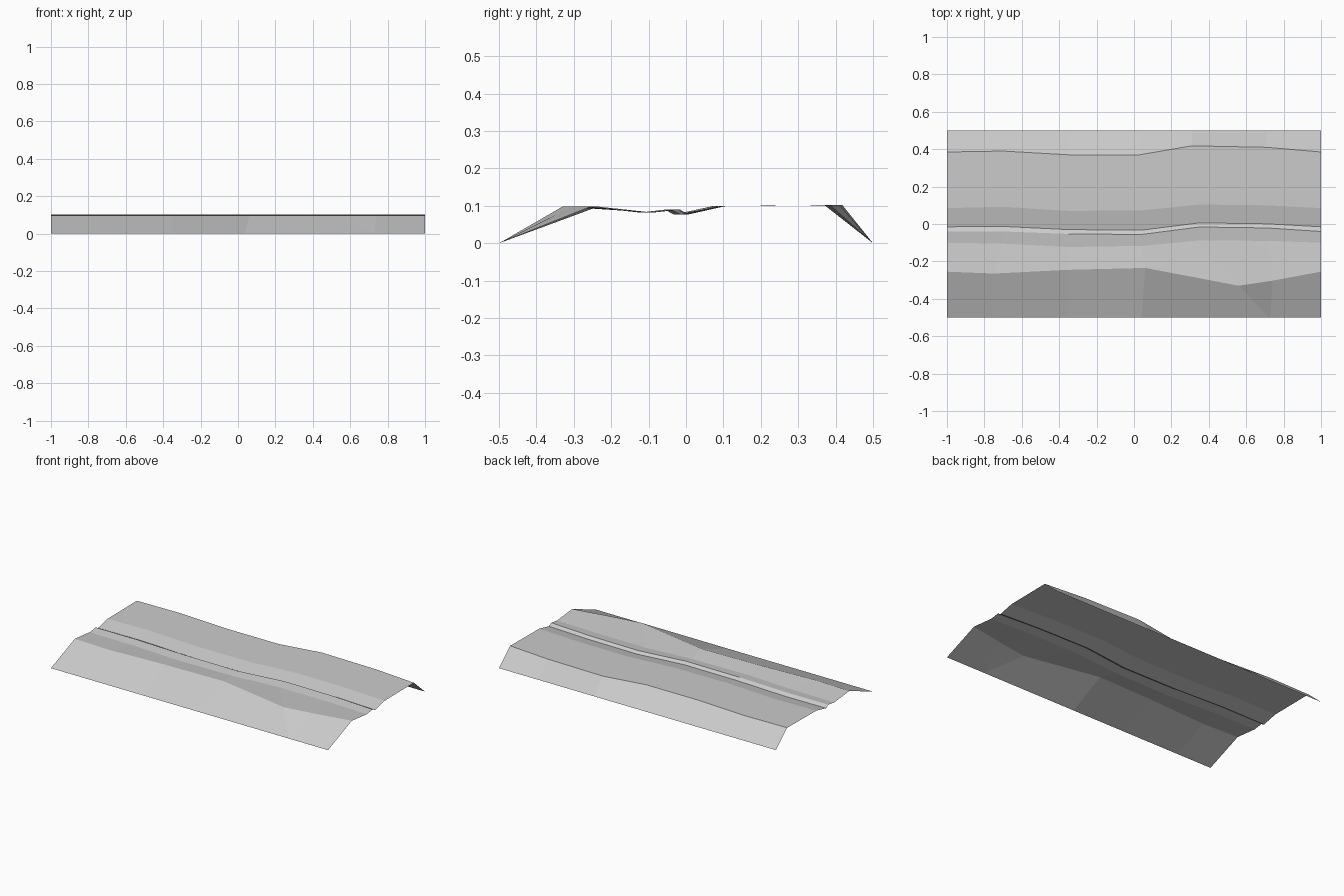
import bpy
import bmesh

old = bpy.data.objects.get("Cube")
if old:
    bpy.data.objects.remove(old, do_unlink=True)

grey = bpy.data.materials.new("plain grey")
grey.use_nodes = True
colour = (0.6, 0.6, 0.6, 1)
grey.diffuse_color = colour
grey.node_tree.nodes["Principled BSDF"].inputs["Base Color"].default_value = colour

# Stations along the bank; some rows shift their middle stations
base_x = [-1, -0.7, -0.35, 0.04, 0.35, 0.71, 1]
crest_x = [-1, -0.75, -0.35, 0.06, 0.56, 0.74, 1]
foot_x = [-1, -0.75, -0.35, 0.04, 0.72, 0.73, 1]
back_x = [-1, -0.7, -0.35, 0.03, 0.31, 0.71, 1]

# Each row: stations, y at each station, height
rows = [
    (foot_x, [-0.5] * 7, 0),                                             # front foot
    (crest_x, [-0.255, -0.265, -0.245, -0.235, -0.33, -0.303, -0.255], 0.098),  # front crest
    (base_x, [-0.1, -0.105, -0.123, -0.117, -0.088, -0.09, -0.1], 0.082),       # hollow
    (base_x, [-0.04, -0.04, -0.053, -0.056, -0.016, -0.021, -0.04], 0.09),      # ditch lip
    (base_x, [-0.015, -0.013, -0.03, -0.033, 0.006, 0.001, -0.015], 0.077),     # ditch bottom
    (base_x, [0.085, 0.092, 0.07, 0.073, 0.104, 0.1, 0.085], 0.099),            # bank top
    (back_x, [0.385, 0.39, 0.37, 0.37, 0.418, 0.41, 0.385], 0.102),             # back crest
    (back_x, [0.5] * 7, 0),                                              # back foot
]

# Loft the rows into one open sheet
bm = bmesh.new()
grid = [[bm.verts.new((x, y, z)) for x, y in zip(xs, ys)] for xs, ys, z in rows]
for near, far in zip(grid, grid[1:]):
    for i in range(len(near) - 1):
        bm.faces.new((near[i], near[i + 1], far[i + 1], far[i]))

mesh = bpy.data.meshes.new("ground_strip")
bm.to_mesh(mesh)
bm.free()
mesh.materials.append(grey)
strip = bpy.data.objects.new("ground_strip", mesh)
bpy.context.collection.objects.link(strip)
